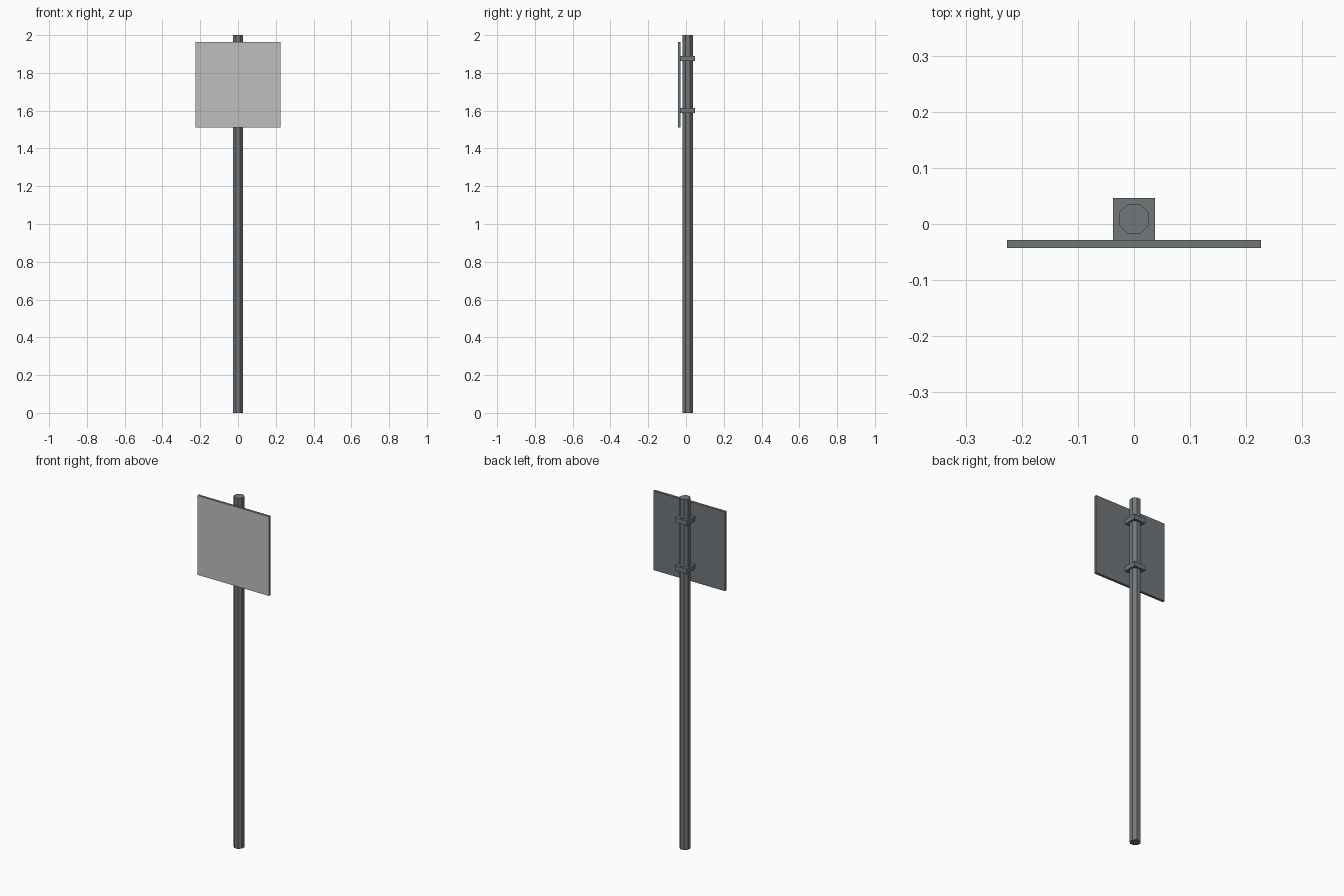
import bpy, bmesh, math
from mathutils import Matrix, Vector

if "Cube" in bpy.data.objects:
    bpy.data.objects.remove(bpy.data.objects["Cube"])


def material(name, rgb):
    m = bpy.data.materials.new(name)
    m.diffuse_color = (*rgb, 1)
    m.use_nodes = True
    m.node_tree.nodes["Principled BSDF"].inputs["Base Color"].default_value = m.diffuse_color
    return m


dark = material("dark_steel", (0.165, 0.187, 0.195))
light = material("light_grey_face", (0.52, 0.52, 0.52))


def finish(name, bm, mats):
    me = bpy.data.meshes.new(name)
    bm.to_mesh(me)
    bm.free()
    for m in mats:
        me.materials.append(m)
    ob = bpy.data.objects.new(name, me)
    bpy.context.collection.objects.link(ob)
    return ob


def box(name, lo, hi, mats, front_index=0):
    lo, hi = Vector(lo), Vector(hi)
    bm = bmesh.new()
    bmesh.ops.create_cube(bm, size=1, matrix=Matrix.Translation((lo + hi) / 2)
                          @ Matrix.Diagonal((*(hi - lo), 1)))
    bm.normal_update()
    for f in bm.faces:
        if f.normal.y < -0.9:
            f.material_index = front_index
    return finish(name, bm, mats)


# Octagonal post, flat sides facing the axes
APOTHEM, POLE_Y = 0.0268, 0.0092
radius = APOTHEM / math.cos(math.pi / 8)
bm = bmesh.new()
bmesh.ops.create_cone(bm, cap_ends=True, segments=8, radius1=radius, radius2=radius, depth=2,
                      matrix=Matrix.Translation((0, POLE_Y, 1)) @ Matrix.Rotation(math.pi / 8, 4, 'Z'))
finish("post", bm, [dark])

# Square sign plate with a light front face
box("sign_plate", (-0.2262, -0.0432, 1.511), (0.2262, -0.0282, 1.963), [dark, light], 1)

# Two clamps holding the plate to the post
for name, z in (("lower_clamp", 1.601), ("upper_clamp", 1.876)):
    box(name, (-0.037, -0.0282, z - 0.0135), (0.037, 0.0465, z + 0.0135), [dark])
